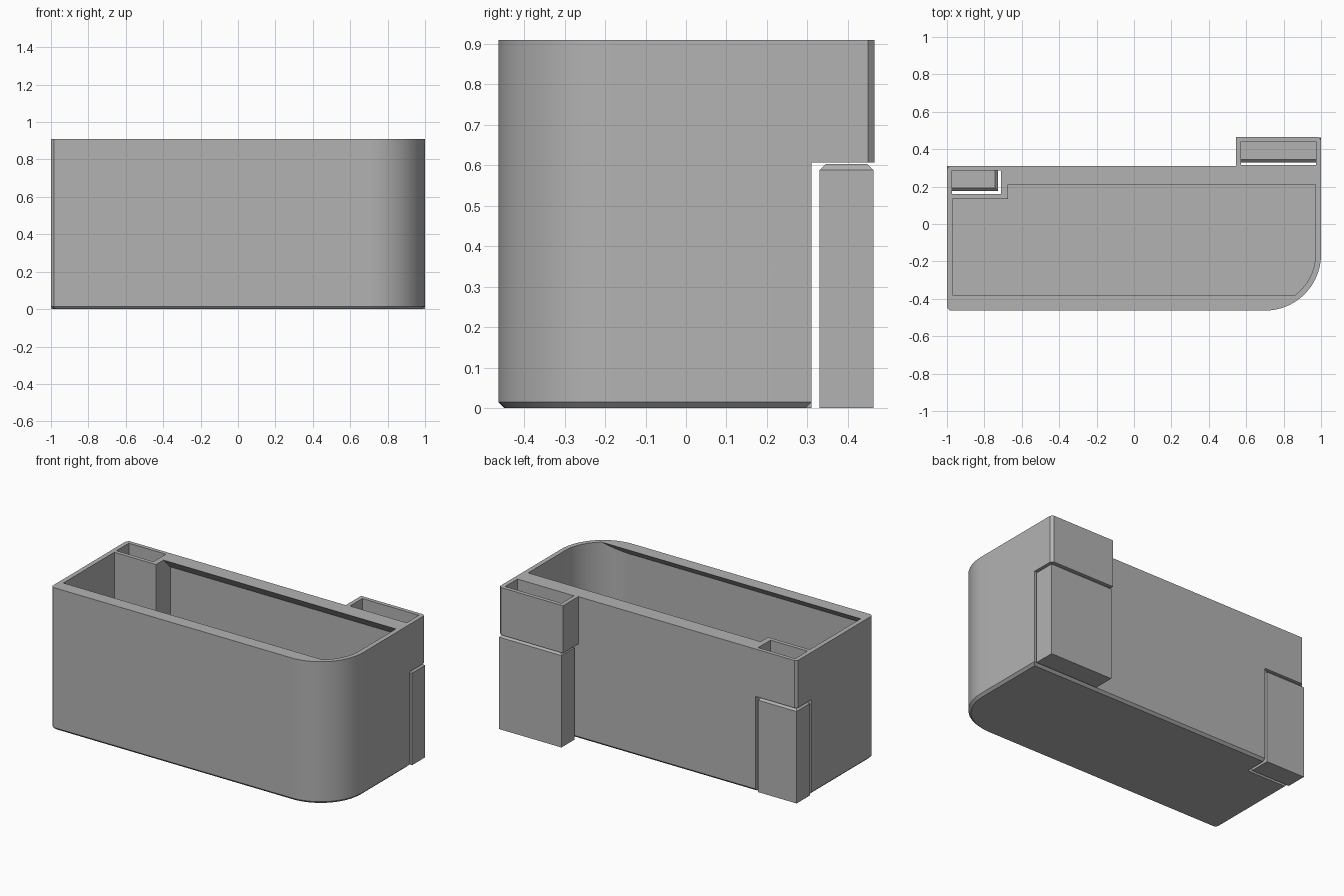
import bpy, bmesh
from math import sin, cos, pi
from mathutils import Vector

cube = bpy.data.objects.get("Cube")
if cube:
    bpy.data.objects.remove(cube, do_unlink=True)

GREY = (0.45, 0.45, 0.45, 1)
grey = bpy.data.materials.new("plain grey")
grey.use_nodes = True
grey.diffuse_color = GREY
grey.node_tree.nodes["Principled BSDF"].inputs["Base Color"].default_value = GREY

HEIGHT, LEDGE, CHAMFER, WALL = 0.91, 0.607, 0.015, 0.03


def loft(name, rings):
    """Closed solid through rings of matching points."""
    bm = bmesh.new()
    loops = [[bm.verts.new(p) for p in ring] for ring in rings]
    n = len(loops[0])
    for a, b in zip(loops, loops[1:]):
        for i in range(n):
            j = (i + 1) % n
            bm.faces.new((a[i], a[j], b[j], b[i]))
    bm.faces.new(loops[0][::-1])
    bm.faces.new(loops[-1])
    bmesh.ops.recalc_face_normals(bm, faces=bm.faces)
    mesh = bpy.data.meshes.new(name)
    bm.to_mesh(mesh)
    bm.free()
    mesh.materials.append(grey)
    ob = bpy.data.objects.new(name, mesh)
    bpy.context.collection.objects.link(ob)
    return ob


def flat(points, z):
    return [(x, y, z) for x, y in points]


def box(name, x0, x1, y0, y1, z0, z1):
    base = [(x0, y0), (x1, y0), (x1, y1), (x0, y1)]
    return loft(name, [flat(base, z0), flat(base, z1)])


def combine(target, tool, operation):
    """Apply a boolean and discard the tool."""
    mod = target.modifiers.new("cut", 'BOOLEAN')
    mod.object, mod.operation, mod.solver = tool, operation, 'EXACT'
    bpy.context.view_layer.objects.active = target
    bpy.ops.object.modifier_apply(modifier=mod.name)
    bpy.data.objects.remove(tool, do_unlink=True)


def outline(inset, corner):
    """Tub plan: one large rounded corner, small chamfers on the right side."""
    x, front, back = 1 - inset, -0.463 + inset, 0.31 - inset
    r, steps = 0.3 - inset, 24
    arc = [(0.7 + r * sin(a), -0.163 - r * cos(a))
           for a in (pi / 2 * i / steps for i in range(steps + 1))]
    return ([(-x, front + corner), (-x + corner, front)] + arc +
            [(x, back), (-x + corner, back), (-x, back - corner)])


# Tub shell with chamfered foot
tub = loft("tub", [flat(outline(CHAMFER, CHAMFER), 0),
                   flat(outline(0, CHAMFER), CHAMFER),
                   flat(outline(0, CHAMFER), HEIGHT)])

# Rear socket that projects behind the tub
socket = [(0.545, 0.295), (1, 0.295), (1, 0.45), (0.985, 0.465), (0.545, 0.465)]
combine(tub, loft("rear_socket", [flat(socket, LEDGE), flat(socket, HEIGHT)]), 'UNION')

# Cavity with sloped lips under the front and back rims
inside = outline(WALL, 0.002)
cavity = loft("cavity", [flat(inside, WALL), flat(inside, 1)])
lip = [(-0.433, 0), (0.28, 0), (0.28, HEIGHT - 0.07), (0.21, HEIGHT), (0.21, 1.1),
       (-0.38, 1.1), (-0.38, HEIGHT), (-0.433, HEIGHT - 0.053)]
combine(cavity, loft("lip_profile", [[(x, y, z) for y, z in lip] for x in (-1.2, 1.2)]), 'INTERSECT')
combine(cavity, box("corner_housing", -1.2, -0.675, 0.135, 0.5, -0.1, 1.2), 'DIFFERENCE')
combine(tub, cavity, 'DIFFERENCE')

# Open slots and the corner notch below
combine(tub, box("rear_slot", 0.572, 0.972, 0.315, 0.44, 0.5, 1.1), 'DIFFERENCE')
combine(tub, box("corner_notch", -1.2, -0.71, 0.16, 0.6, -0.1, LEDGE), 'DIFFERENCE')
combine(tub, box("corner_slot", -0.972, -0.71, 0.16, 0.285, 0.5, 1.1), 'DIFFERENCE')

# Foot blocks standing under the sockets
for name, x0, x1, y0, y1 in (("rear_foot", 0.557, 1, 0.33, 0.463),
                             ("corner_foot", -1, -0.727, 0.177, 0.31)):
    foot = box(name, x0, x1, y0, y1, 0, LEDGE - 0.004)
    bm = bmesh.new()
    bm.from_mesh(foot.data)
    top = [e for e in bm.edges if all(v.co.z > 0.5 for v in e.verts)]
    bmesh.ops.bevel(bm, geom=top, offset=CHAMFER, segments=1, affect='EDGES')
    bm.to_mesh(foot.data)
    bm.free()

# Smooth the rounded corner, keep the rest crisp
bpy.ops.object.select_all(action='DESELECT')
tub.select_set(True)
bpy.context.view_layer.objects.active = tub
bpy.ops.object.shade_smooth_by_angle(angle=0.4)
